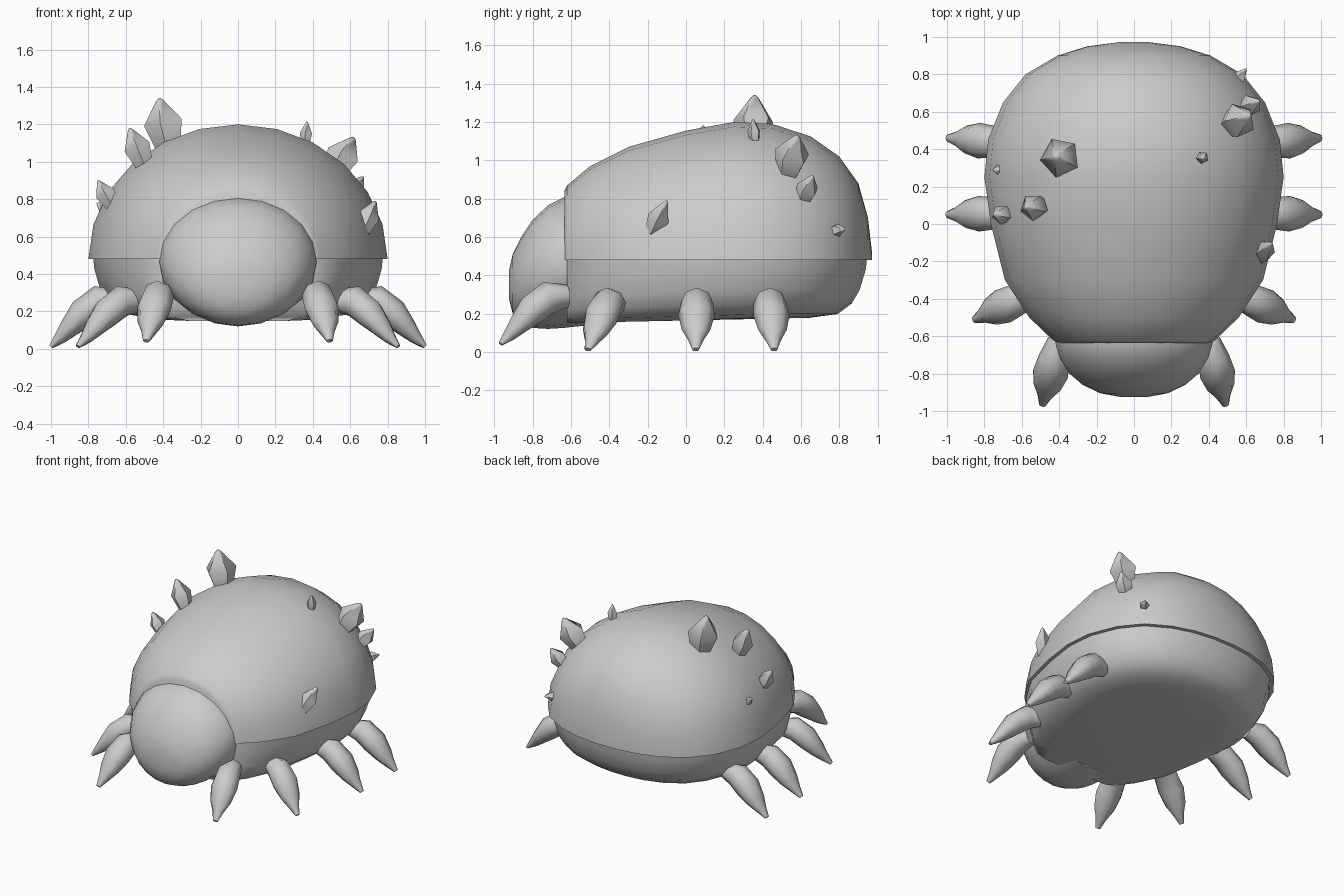
import bpy, bmesh
from math import sin, cos, pi, radians
from mathutils import Vector

cube = bpy.data.objects.get("Cube")
if cube:
    bpy.data.objects.remove(cube, do_unlink=True)

grey = bpy.data.materials.new("stone_grey")
grey.use_nodes = True
colour = (0.6, 0.6, 0.6, 1)
grey.diffuse_color = colour
grey.node_tree.nodes["Principled BSDF"].inputs["Base Color"].default_value = colour


def skin(name, rings, sharp=45):
    """Bridge a stack of equal point rings and cap both ends."""
    bm = bmesh.new()
    loops = [[bm.verts.new(p) for p in ring] for ring in rings]
    n = len(loops[0])
    for a, b in zip(loops, loops[1:]):
        for i in range(n):
            j = (i + 1) % n
            bm.faces.new((a[i], a[j], b[j], b[i]))
    bm.faces.new(loops[0])
    bm.faces.new(loops[-1])
    bmesh.ops.remove_doubles(bm, verts=bm.verts, dist=0.0005)
    bmesh.ops.recalc_face_normals(bm, faces=bm.faces)
    mesh = bpy.data.meshes.new(name)
    bm.to_mesh(mesh)
    bm.free()
    mesh.materials.append(grey)
    obj = bpy.data.objects.new(name, mesh)
    bpy.context.collection.objects.link(obj)
    bpy.ops.object.select_all(action='DESELECT')
    bpy.context.view_layer.objects.active = obj
    obj.select_set(True)
    bpy.ops.object.shade_smooth_by_angle(angle=radians(sharp))
    return obj


# Domed shell: half-ellipse sections (y, half width, top height)
RIM = 0.48
sections = [(-0.635, 0.41, 0.84), (-0.62, 0.435, 0.87), (-0.5, 0.56, 0.97),
            (-0.3, 0.69, 1.07), (0, 0.765, 1.155), (0.25, 0.8, 1.2),
            (0.45, 0.78, 1.19), (0.65, 0.70, 1.125), (0.8, 0.58, 1.02),
            (0.9, 0.41, 0.88), (0.95, 0.25, 0.7), (0.972, 0.08, 0.51)]
skin("shell", [[(w * cos(pi * i / 12), y, RIM + (top - RIM) * sin(pi * i / 12))
                for i in range(13)] for y, w, top in sections])

# Belly: the rim outline shrinking downwards
outline = [(w, y) for y, w, _ in sections[1:]]
outline += [(-x, y) for x, y in reversed(outline)]


def belly_ring(z, s):
    ring = []
    for x, y in outline:
        back = 0.15 + (y - 0.15) * s if y > 0.15 else max(y, -0.62)
        ring.append((x * s, back, z + 0.025 * min(y, 0.5)))
    return ring


skin("belly", [belly_ring(z, s) for z, s in
               [(0.5, 0.97), (0.42, 0.96), (0.31, 0.92), (0.24, 0.87),
                (0.185, 0.78), (0.165, 0.6)]], 60)

# Head: rounded cross-sections (y, half width, bottom, top)
head = [(-0.5, 0.42, 0.14, 0.81), (-0.64, 0.42, 0.125, 0.805),
        (-0.72, 0.395, 0.12, 0.765), (-0.8, 0.345, 0.125, 0.69),
        (-0.86, 0.275, 0.15, 0.6), (-0.905, 0.18, 0.2, 0.51),
        (-0.925, 0.07, 0.28, 0.42)]
skin("head", [[(w * cos(pi * i / 10), y,
                (lo + hi) / 2 + (hi - lo) / 2 * sin(pi * i / 10))
               for i in range(20)] for y, w, lo, hi in head], 60)

# Legs: (distance out, height, half width, half thickness)
leg_shape = [(0, 0.26, 0.06, 0.06), (0.1, 0.255, 0.085, 0.085),
             (0.19, 0.19, 0.095, 0.08), (0.26, 0.115, 0.075, 0.055),
             (0.31, 0.06, 0.04, 0.035), (0.36, 0.012, 0.018, 0.012)]


def leg(name, root, tip, lift, side):
    out = (Vector(tip) - Vector(root)).normalized().to_3d()
    across = Vector((-out.y, out.x, 0))
    rings = []
    for k, (u, z, w, t) in enumerate(leg_shape):
        a, b = leg_shape[max(k - 1, 0)], leg_shape[min(k + 1, len(leg_shape) - 1)]
        along = (out * (b[0] - a[0]) + Vector((0, 0, b[1] - a[1]))).normalized()
        up = along.cross(across)
        centre = Vector((*root, z + lift)) + out * u
        ring = [centre + across * w * cos(pi * i / 4) + up * t * sin(pi * i / 4)
                for i in range(8)]
        rings.append([(p.x * side, p.y, max(p.z, 0)) for p in ring])
    skin(name, rings, 60)


pairs = {"front": ((0.4, -0.62), (0.49, -0.97), 0.03),
         "second": ((0.53, -0.36), (0.85, -0.51), 0),
         "third": ((0.64, 0.06), (1.0, 0.05), 0),
         "rear": ((0.64, 0.43), (1.0, 0.46), 0)}
for label, (root, tip, lift) in pairs.items():
    for side, word in ((1, "left"), (-1, "right")):
        leg(f"{label}_leg_{word}", root, tip, lift, side)

# Crystals on the shell: base, tip, radius
crystals = [((-0.37, 0.35, 1.08), (-0.42, 0.36, 1.34), 0.11),
            ((-0.5, 0.09, 0.98), (-0.58, 0.09, 1.18), 0.075),
            ((-0.67, 0.05, 0.76), (-0.75, 0.05, 0.9), 0.055),
            ((-0.68, 0.29, 0.72), (-0.755, 0.29, 0.78), 0.035),
            ((0.36, 0.36, 1.09), (0.37, 0.35, 1.215), 0.035),
            ((0.51, 0.53, 0.93), (0.62, 0.58, 1.13), 0.095),
            ((0.58, 0.61, 0.79), (0.67, 0.66, 0.92), 0.06),
            ((0.54, 0.75, 0.63), (0.6, 0.83, 0.64), 0.035),
            ((0.66, -0.18, 0.62), (0.735, -0.1, 0.79), 0.06)]
for n, (base, tip, r) in enumerate(crystals):
    base, tip = Vector(base), Vector(tip)
    turn = (tip - base).to_track_quat('Z', 'Y')
    rings = [[base.lerp(tip, f) + turn @ Vector((r * s * cos(2 * pi * i / 5),
                                                 r * s * sin(2 * pi * i / 5), 0))
              for i in range(5)]
             for f, s in ((0, 0.65), (0.5, 1), (0.95, 0.2), (1, 0.06))]
    skin(f"crystal_{n + 1}", rings, 60)
